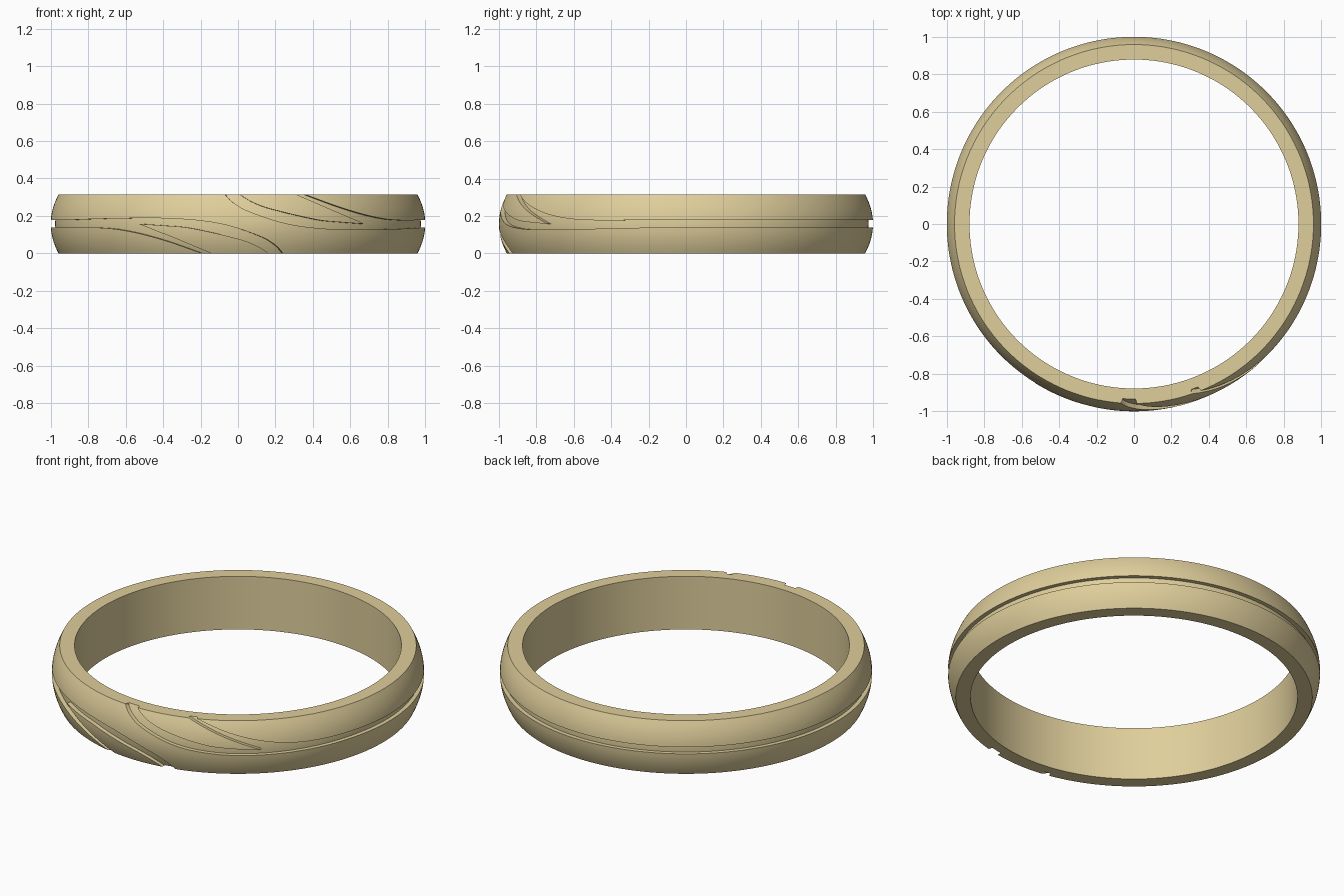
import bpy, bmesh, math

if "Cube" in bpy.data.objects:
    bpy.data.objects.remove(bpy.data.objects["Cube"])

H = 0.315          # band height
R_IN = 0.878       # bore radius
DEPTH = 0.024      # groove depth
CENTRE = 0.09      # angle about which the groove pattern is point-symmetric


def outer(z):
    u = (z - H / 2) / (H / 2)
    return 1.0 - 0.042 * u * u


# Groove edges on the front, as (x, z), lowest edge first
EDGES = [
    [(-0.92, .1375), (-0.72, .136), (-0.57, .115), (-0.4, .07), (-0.2, 0), (-0.12, -.03)],
    [(-0.53, .1575), (-0.35, .085), (-0.15, 0), (-0.08, -.03)],
    [(-0.53, .1575), (-0.4, .149), (-0.26, .136), (0, .078), (0.1, .042), (0.17, 0), (0.22, -.04)],
    [(-0.92, .1775), (-0.55, .188), (-0.3, .183), (-0.08, .155), (0.13, .087), (0.21, .04),
     (0.25, 0), (0.28, -.04)],
]
EDGES = [[(math.asin(x), z) for x, z in e] for e in EDGES]


def edge_z(pts, t):
    """Smooth interpolation of one groove edge by angle."""
    if t <= pts[0][0]:
        return pts[0][1]
    if t >= pts[-1][0]:
        return -1.0

    def slope(i):
        a, b = pts[max(i - 1, 0)], pts[min(i + 1, len(pts) - 1)]
        return (b[1] - a[1]) / (b[0] - a[0])

    i = max(k for k in range(len(pts) - 1) if pts[k][0] <= t)
    (t0, z0), (t1, z1) = pts[i], pts[i + 1]
    h = t1 - t0
    s = (t - t0) / h
    return ((2*s**3 - 3*s*s + 1) * z0 + (s**3 - 2*s*s + s) * h * slope(i)
            + (3*s*s - 2*s**3) * z1 + (s**3 - s*s) * h * slope(i + 1))


def column(t):
    """Cross-section of the band at one angle: list of (radius, z)."""
    left = [edge_z(e, t) for e in EDGES]
    right = [H - edge_z(e, 2 * CENTRE - t) for e in reversed(EDGES)]
    if t < -1.5:
        right = [H] * 4
    if t > 1.5:
        left = [0.0] * 4
    breaks = [0.0]
    for z in left + right:
        breaks.append(max(breaks[-1], min(H, max(0.0, z))))
    breaks.append(H)
    wide = [breaks[k + 1] - breaks[k] > 1e-5 for k in range(9)]
    pts = [(R_IN, 0.0)]
    for k in range(9):
        # a collapsed segment takes the level of its neighbour
        after = [j for j in range(k, 9) if wide[j]]
        src = after[0] if after else max(j for j in range(k) if wide[j])
        d = DEPTH if src % 2 else 0.0
        n = 3 if k % 2 else 7
        for i in range(n + 1):
            z = breaks[k] + (breaks[k + 1] - breaks[k]) * i / n
            pts.append((outer(z) - d, z))
    pts.append((R_IN, H))
    return pts


# Columns: dense over the decorated front, coarser round the back
FRONT = 1.3
angles = [-math.pi + (math.pi - FRONT) * i / 90 for i in range(90)]
angles += [-FRONT + 2 * FRONT * i / 320 for i in range(320)]
angles += [FRONT + (math.pi - FRONT) * i / 90 for i in range(91)]

# Ring band
bm = bmesh.new()
cols = [[bm.verts.new((r * math.sin(t), -r * math.cos(t), z)) for r, z in column(t)]
        for t in angles]
for a, b in zip(cols, cols[1:]):
    n = len(a)
    for i in range(n):
        j = (i + 1) % n
        bm.faces.new((a[i], b[i], b[j], a[j]))
bmesh.ops.remove_doubles(bm, verts=bm.verts, dist=2e-5)
bmesh.ops.dissolve_degenerate(bm, edges=bm.edges, dist=1e-5)
bmesh.ops.recalc_face_normals(bm, faces=bm.faces)
mesh = bpy.data.meshes.new("ring_band")
bm.to_mesh(mesh)
bm.free()
ring = bpy.data.objects.new("ring_band", mesh)
bpy.context.collection.objects.link(ring)

# Gold material
gold = bpy.data.materials.new("gold")
gold.diffuse_color = (0.74, 0.62, 0.33, 1)
gold.use_nodes = True
gold.node_tree.nodes["Principled BSDF"].inputs["Base Color"].default_value = gold.diffuse_color
mesh.materials.append(gold)

bpy.context.view_layer.objects.active = ring
ring.select_set(True)
bpy.ops.object.shade_smooth_by_angle(angle=math.radians(35))
